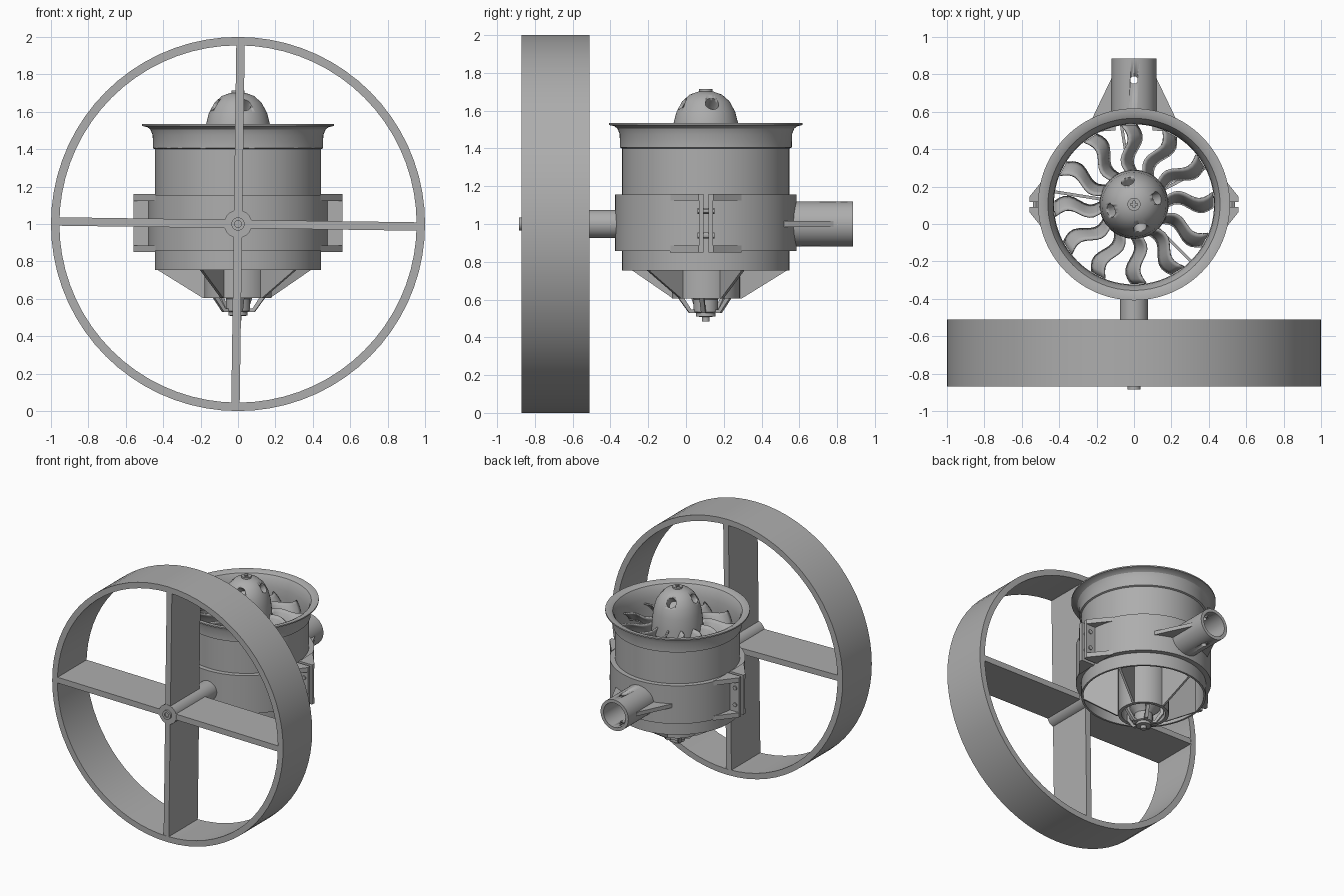
import bpy, bmesh
from math import sin, cos, pi, radians
from mathutils import Matrix, Vector

if "Cube" in bpy.data.objects:
    bpy.data.objects.remove(bpy.data.objects["Cube"])

grey = bpy.data.materials.new("grey")
grey.use_nodes = True
colour = (0.42, 0.42, 0.42, 1)
grey.diffuse_color = colour
grey.node_tree.nodes["Principled BSDF"].inputs["Base Color"].default_value = colour

FAN = Matrix.Translation((0, 0.105, 0))          # vertical fan axis
AXLE = Matrix.Translation((0, 0, 1)) @ Matrix.Rotation(-pi / 2, 4, 'X')  # local z runs to +y


def finish(name, bm, smooth=True):
    bmesh.ops.remove_doubles(bm, verts=bm.verts, dist=1e-5)
    bmesh.ops.recalc_face_normals(bm, faces=bm.faces)
    mesh = bpy.data.meshes.new(name)
    bm.to_mesh(mesh)
    bm.free()
    mesh.materials.append(grey)
    ob = bpy.data.objects.new(name, mesh)
    bpy.context.collection.objects.link(ob)
    if smooth:
        bpy.ops.object.select_all(action='DESELECT')
        ob.select_set(True)
        bpy.context.view_layer.objects.active = ob
        bpy.ops.object.shade_smooth_by_angle(angle=radians(30))
    return ob


def lathe(name, profile, matrix=FAN, sides=64, closed=True):
    """Spin an (r, z) profile around local z."""
    bm = bmesh.new()
    vs = [bm.verts.new((r, 0, z)) for r, z in profile]
    pairs = list(zip(vs, vs[1:])) + ([(vs[-1], vs[0])] if closed else [])
    edges = [bm.edges.new(p) for p in pairs]
    bmesh.ops.spin(bm, geom=vs + edges, cent=(0, 0, 0), axis=(0, 0, 1),
                   angle=2 * pi, steps=sides, use_merge=False)
    bmesh.ops.transform(bm, matrix=matrix, verts=bm.verts)
    return finish(name, bm)


def rod(name, radius, z0, z1, matrix=FAN, sides=32):
    return lathe(name, [(0, z0), (radius, z0), (radius, z1), (0, z1)], matrix, sides, False)


def tube(name, inner, outer, z0, z1, matrix=FAN, sides=64):
    return lathe(name, [(inner, z0), (outer, z0), (outer, z1), (inner, z1)], matrix, sides)


def add_prism(bm, outline, depth, matrix):
    """Extrude a local xy outline, centred on local z."""
    vs = [bm.verts.new(matrix @ Vector((x, y, -depth / 2))) for x, y in outline]
    face = bm.faces.new(vs)
    new = bmesh.ops.extrude_face_region(bm, geom=[face])["geom"]
    shift = matrix.to_3x3() @ Vector((0, 0, depth))
    bmesh.ops.translate(bm, vec=shift, verts=[v for v in new if isinstance(v, bmesh.types.BMVert)])


def add_box(bm, size, matrix):
    bmesh.ops.create_cube(bm, size=1, matrix=matrix @ Matrix.Diagonal((*size, 1)))


def cut(target, cutter):
    mod = target.modifiers.new("cut", 'BOOLEAN')
    mod.operation, mod.object, mod.solver = 'DIFFERENCE', cutter, 'EXACT'
    cutter.hide_render = True
    cutter.hide_set(True)


def turn(angle):
    return Matrix.Rotation(angle, 4, 'Z')


UPRIGHT = Matrix.Rotation(pi / 2, 4, 'X')        # outline y becomes world z

# Large ring with four slightly turned flat spokes
tube("wheel_rim", 0.955, 1.0, -0.87, -0.51, AXLE, 72)
bm = bmesh.new()
for k in range(4):
    m = AXLE @ turn(k * pi / 2 + radians(0.8)) @ Matrix.Translation((0.5, 0, -0.69))
    add_box(bm, (0.93, 0.045, 0.358), m)
finish("wheel_spokes", bm, False)
tube("wheel_hub", 0.035, 0.075, -0.87, -0.36, AXLE, 32)
tube("axle_tip", 0.018, 0.035, -0.885, -0.6, AXLE, 24)
rod("axle_core", 0.02, -0.875, -0.6, AXLE, 24)

# Duct with flared inlet lip
lathe("duct", [(0.443, 0.755), (0.443, 1.4), (0.455, 1.405), (0.456, 1.475), (0.468, 1.505),
               (0.485, 1.518), (0.513, 1.524), (0.513, 1.534), (0.485, 1.534), (0.46, 1.522),
               (0.445, 1.495), (0.432, 1.44), (0.428, 1.38), (0.428, 0.755)], sides=96)

# Clamp band, split into front and back halves
gap = bmesh.new()
add_box(gap, (1.4, 0.026, 0.5), FAN @ Matrix.Translation((0, 0, 1)))
gap_cutter = finish("clamp_gap_cutter", gap, False)
band = tube("clamp_band", 0.44, 0.48, 0.857, 1.155, sides=96)
cut(band, gap_cutter)

# Clamp ears: flange plates, gussets above and below, and bolts
bm = bmesh.new()
for side in (0, pi):
    for s in (1, -1):
        m = FAN @ turn(side)
        add_box(bm, (0.115, 0.024, 0.31), m @ Matrix.Translation((0.5025, s * 0.025, 1.005)))
        gusset = [(0.45, s * 0.014), (0.56, s * 0.014), (0.56, s * 0.04), (0.44, s * 0.19)]
        for z in (0.868, 1.142):
            add_prism(bm, gusset, 0.036, m @ Matrix.Translation((0, 0, z)))
finish("clamp_ears", bm, False)
for side, label in ((1, "left"), (-1, "right")):
    for z, level in ((0.94, "lower"), (1.07, "upper")):
        m = Matrix.Translation((side * 0.525, 0.105, z)) @ Matrix.Rotation(-pi / 2, 4, 'X')
        rod(f"clamp_bolt_{level}_{label}", 0.016, -0.045, 0.045, m, 12)

# Rear mounting socket with pin hole and side webs
socket = tube("rear_socket", 0.095, 0.12, 0.55, 0.885, AXLE, 48)
cut(socket, rod("pin_hole_cutter", 0.02, 0.8, 1.2, Matrix.Translation((0, 0.77, 0)), 24))
rod("socket_floor", 0.1, 0.54, 0.6, AXLE, 32)
bm = bmesh.new()
for s in (1, -1):
    web = [(s * 0.1, 0.5), (s * 0.255, 0.49), (s * 0.235, 0.54), (s * 0.12, 0.78), (s * 0.1, 0.78)]
    add_prism(bm, web, 0.03, Matrix.Translation((0, 0, 1)))
finish("socket_webs", bm, False)

# Motor housing carried by stator vanes
lathe("motor_housing", [(0, 1.2), (0.18, 1.2), (0.18, 0.605), (0.155, 0.605), (0.155, 1.18), (0, 1.18)],
      sides=48, closed=False)
bm = bmesh.new()
vane = [(0.17, 0.605), (0.19, 0.605), (0.435, 0.755), (0.435, 1.1), (0.17, 1.1)]
for k in range(5):
    add_prism(bm, vane, 0.016, FAN @ turn(radians(27 + 72 * k)) @ UPRIGHT)
finish("stator_vanes", bm, False)

# Motor with tail bearing and slanted support arms
lathe("motor_body", [(0, 1.15), (0.125, 1.15), (0.125, 0.66), (0.08, 0.62), (0.065, 0.6), (0.065, 0.535),
                     (0.052, 0.53), (0.052, 0.51), (0.02, 0.508), (0.02, 0.485), (0, 0.485)],
      sides=32, closed=False)
bm = bmesh.new()
arm = [(0.05, 0.53), (0.09, 0.53), (0.145, 0.605), (0.145, 0.66), (0.12, 0.66), (0.12, 0.61), (0.08, 0.548), (0.05, 0.548)]
for k in range(5):
    add_prism(bm, arm, 0.024, FAN @ turn(radians(63 + 72 * k)) @ UPRIGHT)
finish("motor_arms", bm, False)

# Rotor hub and bullet nose with four vent holes
rod("rotor_hub", 0.165, 1.22, 1.4, sides=48)
nose = lathe("nose_cone", [(0.185, 1.37), (0.182, 1.44), (0.172, 1.53), (0.155, 1.595), (0.125, 1.65),
                           (0.085, 1.685), (0.04, 1.701), (0, 1.704), (0, 1.685), (0.075, 1.668),
                           (0.112, 1.635), (0.14, 1.585), (0.157, 1.525), (0.167, 1.37)],
             sides=48, closed=False)
nose.data.update()
for k in range(4):
    m = FAN @ turn(radians(15 + 90 * k)) @ Matrix.Translation((0.12, 0, 1.63)) @ Matrix.Rotation(radians(50), 4, 'Y')
    cut(nose, rod(f"vent_cutter_{k + 1}", 0.036, -0.07, 0.1, m, 24))
screw = rod("nose_screw", 0.035, 1.69, 1.714, sides=24)
bm = bmesh.new()
for a in (0, pi / 2):
    add_box(bm, (0.036, 0.01, 0.02), FAN @ turn(a) @ Matrix.Translation((0, 0, 1.714)))
    cross = finish("screw_slot_cutter_" + ("a" if a == 0 else "b"), bm, False)
    cut(screw, cross)
    bm = bmesh.new()
bm.free()

# Twelve swept S-shaped fan blades
bm = bmesh.new()
steps, chords = 10, 4
for k in range(12):
    grid = []
    for i in range(steps + 1):
        t = i / steps
        sweep = 0.026 * sin(2 * pi * t) + 0.01 * t
        half = 0.028 + 0.012 * t
        row = []
        for j in range(chords + 1):
            u = 2 * j / chords - 1
            p = Vector((0.165 + 0.258 * t, sweep + u * half, 1.37 + u * (0.075 - 0.035 * t) + 0.012 * (1 - u * u)))
            row.append(bm.verts.new(FAN @ turn(k * pi / 6 + radians(2)) @ p))
        grid.append(row)
    for a, b in zip(grid, grid[1:]):
        for j in range(chords):
            bm.faces.new((a[j], a[j + 1], b[j + 1], b[j]))
blades = finish("fan_blades", bm)
solid = blades.modifiers.new("thickness", 'SOLIDIFY')
solid.thickness, solid.offset = 0.01, 0
